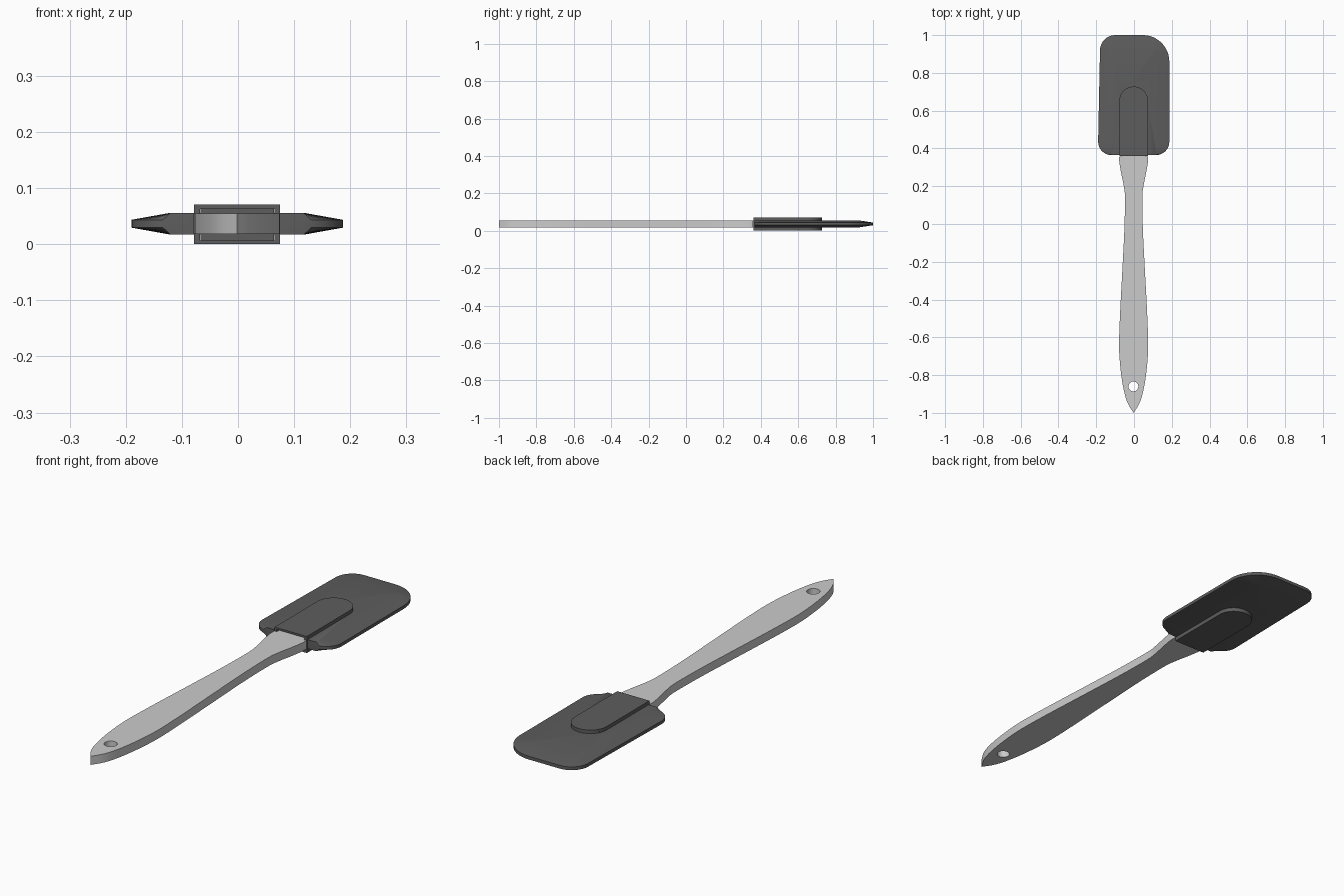
import bpy, bmesh
from math import sin, cos, radians

if "Cube" in bpy.data.objects:
    bpy.data.objects.remove(bpy.data.objects["Cube"])

MID = 0.0365  # mid-height of the whole tool


def make_object(name, bm, mat=None):
    bmesh.ops.remove_doubles(bm, verts=bm.verts, dist=1e-5)
    bmesh.ops.recalc_face_normals(bm, faces=bm.faces)
    mesh = bpy.data.meshes.new(name)
    bm.to_mesh(mesh)
    bm.free()
    obj = bpy.data.objects.new(name, mesh)
    bpy.context.collection.objects.link(obj)
    if mat:
        mesh.materials.append(mat)
    return obj


def prism(name, outline, z0, z1, mat=None):
    bm = bmesh.new()
    face = bm.faces.new([bm.verts.new((x, y, z0)) for x, y in outline])
    top = bmesh.ops.extrude_face_region(bm, geom=[face])
    verts = [v for v in top["geom"] if isinstance(v, bmesh.types.BMVert)]
    bmesh.ops.translate(bm, verts=verts, vec=(0, 0, z1 - z0))
    return make_object(name, bm, mat)


def arc(cx, cy, r, a0, a1, n):
    angles = [radians(a0 + (a1 - a0) * i / n) for i in range(n + 1)]
    return [(cx + r * cos(a), cy + r * sin(a)) for a in angles]


def cut(obj, cutter):
    mod = obj.modifiers.new("cut", 'BOOLEAN')
    mod.operation, mod.solver, mod.object = 'DIFFERENCE', 'EXACT', cutter
    bpy.context.view_layer.objects.active = obj
    bpy.ops.object.modifier_apply(modifier=mod.name)


def smooth(obj):
    bpy.ops.object.select_all(action='DESELECT')
    obj.select_set(True)
    bpy.context.view_layer.objects.active = obj
    bpy.ops.object.shade_smooth_by_angle(angle=radians(30))


def catmull(points, n=4):
    out = []
    for i in range(len(points) - 1):
        p = [points[max(0, min(len(points) - 1, i + k))] for k in (-1, 0, 1, 2)]
        for s in range(n):
            t = s / n
            out.append(tuple(0.5 * (2 * b + (c - a) * t + (2 * a - 5 * b + 4 * c - d) * t * t
                                    + (3 * b - a - 3 * c + d) * t ** 3)
                             for a, b, c, d in zip(*p)))
    return out + [points[-1]]


rubber = bpy.data.materials.new("dark_rubber")
rubber.diffuse_color = (0.11, 0.11, 0.11, 1)
rubber.use_nodes = True
rubber.node_tree.nodes["Principled BSDF"].inputs["Base Color"].default_value = rubber.diffuse_color

# Handle: leaf-shaped grip, thin neck, flared shoulder and hidden tang
side = catmull([(0, -1), (0.033, -0.945), (0.054, -0.87), (0.069, -0.77), (0.077, -0.65),
                (0.072, -0.48), (0.060, -0.25), (0.049, -0.03), (0.046, 0.14),
                (0.052, 0.20), (0.068, 0.28), (0.076, 0.33), (0.076, 0.358)])
side += [(0.064, 0.358), (0.064, 0.68)]
outline = [(x - 0.002, y) for x, y in side]
outline += [(-x - 0.002, y) for x, y in reversed(side[1:])]
handle = prism("handle", outline, 0.018, 0.055)
hole = prism("hole_cutter", arc(-0.003, -0.86, 0.026, 0, 345, 23), -0.1, 0.2)
cut(handle, hole)

# Blade: flat core thinning towards the sides and the tip
rim = (arc(-0.12, 0.435, 0.07, 180, 270, 8) + arc(0.117, 0.435, 0.07, 270, 360, 8)
       + arc(0.047, 0.86, 0.14, 0, 90, 12) + arc(-0.1, 0.92, 0.08, 90, 180, 8))
core = [(max(-0.12, min(0.117, x)), min(y, 0.92)) for x, y in rim]
bm = bmesh.new()
rings = [[bm.verts.new((x, y, MID + h)) for x, y in pts]
         for pts, h in ((core, -0.0195), (rim, -0.007), (rim, 0.007), (core, 0.0195))]
for lo, hi in zip(rings, rings[1:]):
    for i in range(len(rim)):
        j = (i + 1) % len(rim)
        bm.faces.new((lo[i], lo[j], hi[j], hi[i]))
bm.faces.new(rings[0][::-1])
bm.faces.new(rings[-1])
blade = make_object("blade", bm, rubber)

# Sleeve: round-ended socket thicker than the blade
sleeve = prism("sleeve", [(-0.078, 0.36), (0.075, 0.36)]
               + arc(-0.0015, 0.651, 0.0765, 0, 180, 24), 0.001, 0.072, rubber)

# Socket opening shared by blade and sleeve
socket = prism("socket_cutter", [(-0.068, 0.3), (0.065, 0.3), (0.065, 0.69), (-0.068, 0.69)],
               0.008, 0.064)
for part in (blade, sleeve):
    cut(part, socket)

for helper in (hole, socket):
    bpy.data.objects.remove(helper)
for part in (handle, blade, sleeve):
    smooth(part)
sleeve.location.z = -0.001
